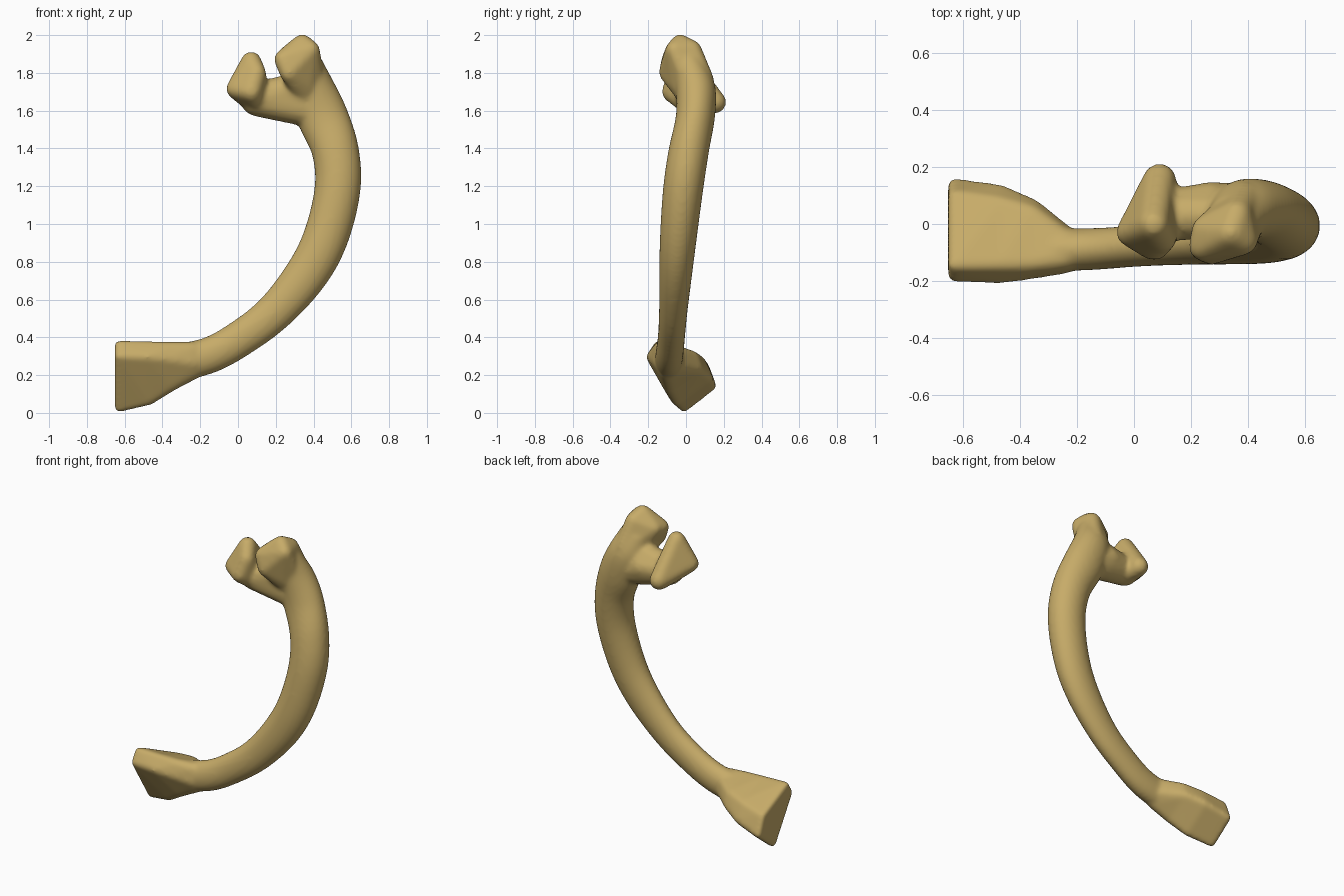
import bpy, bmesh, math
from mathutils import Vector

if "Cube" in bpy.data.objects:
    bpy.data.objects.remove(bpy.data.objects["Cube"])

bm = bmesh.new()

def hull(balls):
    """Convex skin around small balls (x, y, z, r)."""
    vs = []
    for x, y, z, r in balls:
        for i in range(12):
            for j in range(7):
                a, b = math.tau * i / 12, math.pi * (j + 0.5) / 7
                vs.append(bm.verts.new((x + r * math.sin(b) * math.cos(a),
                                        y + r * math.sin(b) * math.sin(a),
                                        z + r * math.cos(b))))
    out = bmesh.ops.convex_hull(bm, input=vs)
    junk = {v for v in out['geom_interior'] + out['geom_unused'] if isinstance(v, bmesh.types.BMVert)}
    bmesh.ops.delete(bm, geom=list(junk), context='VERTS')

# curved shaft: centre x, centre z, in-plane half width, centre y, half depth
shaft = [(-.33, .262, .10, -.092, .075), (-.15, .306, .097, -.088, .074), (.01, .393, .097, -.078, .072),
         (.19, .53, .102, -.068, .075), (.36, .73, .115, -.055, .087), (.465, .93, .12, -.04, .098),
         (.527, 1.185, .122, -.015, .107), (.515, 1.39, .125, .015, .108), (.447, 1.57, .135, .05, .104),
         (.385, 1.73, .12, .05, .105), (.345, 1.86, .095, .01, .09)]

def spline(i, t):
    p = [Vector(shaft[min(max(i + k, 0), len(shaft) - 1)]) for k in (-1, 0, 1, 2)]
    return 0.5 * (2 * p[1] + (p[2] - p[0]) * t + (2 * p[0] - 5 * p[1] + 4 * p[2] - p[3]) * t * t
                  + (3 * p[1] - p[0] - 3 * p[2] + p[3]) * t ** 3)

path = [spline(i, t / 5) for i in range(len(shaft) - 1) for t in range(5)] + [Vector(shaft[-1])]
rings = []
for k, s in enumerate(path):
    a, b = path[max(k - 1, 0)], path[min(k + 1, len(path) - 1)]
    d = Vector((b[0] - a[0], b[1] - a[1])).normalized()
    ring = []
    for i in range(32):
        c, n = math.cos(math.tau * i / 32), math.sin(math.tau * i / 32)
        ring.append(bm.verts.new((s[0] + d.y * s[2] * c, s[3] + s[4] * n, s[1] - d.x * s[2] * c)))
    rings.append(ring)
for p, q in zip(rings, rings[1:]):
    for i in range(32):
        bm.faces.new((p[i], p[(i + 1) % 32], q[(i + 1) % 32], q[i]))
bm.faces.new(rings[0][::-1])
bm.faces.new(rings[-1])

# flared lower end: five-cornered sections (y, z) hulled pairwise
flare = [(-.632, .02, [(-.145, .365), (-.185, .30), (-.01, .022), (.142, .14), (.10, .25)]),
         (-.47, .03, [(-.14, .35), (-.18, .295), (-.05, .07), (.11, .19), (.07, .275)]),
         (-.36, .04, [(-.135, .337), (-.155, .285), (-.085, .15), (.05, .235), (.03, .29)]),
         (-.24, .05, [(-.115, .328), (-.125, .27), (-.10, .225), (-.06, .255), (-.07, .31)])]
for (xa, ra, pa), (xb, rb, pb) in zip(flare, flare[1:]):
    hull([(xa, y, z, ra) for y, z in pa] + [(xb, y, z, rb) for y, z in pb])

# upper lobe, front and top
hull([(.34, -.03, 1.95, .055), (.27, -.095, 1.80, .05), (.24, -.08, 1.87, .05), (.25, -.02, 1.88, .05),
      (.385, -.06, 1.92, .05), (.36, .03, 1.92, .055), (.39, .09, 1.76, .06), (.41, .07, 1.62, .07),
      (.36, -.03, 1.74, .05)])
# side lobe
hull([(.07, 0, 1.86, .055), (-.015, -.03, 1.715, .05), (.07, -.075, 1.70, .055), (.09, .155, 1.645, .06),
      (.12, .03, 1.62, .055), (.10, -.05, 1.80, .05)])
# neck joining side lobe to shaft
hull([(.10, .03, 1.66, .09), (.27, .065, 1.66, .085), (.29, .05, 1.615, .085), (.40, .05, 1.60, .09),
      (.30, .03, 1.72, .08)])

bmesh.ops.recalc_face_normals(bm, faces=bm.faces)
mesh = bpy.data.meshes.new("curved_bone")
bm.to_mesh(mesh)
bm.free()
bone = bpy.data.objects.new("curved_bone", mesh)
bpy.context.collection.objects.link(bone)

mat = bpy.data.materials.new("bone_tan")
mat.diffuse_color = (0.57, 0.41, 0.14, 1)
mat.use_nodes = True
mat.node_tree.nodes["Principled BSDF"].inputs["Base Color"].default_value = mat.diffuse_color
mesh.materials.append(mat)

# fuse all parts into one smooth skin
rm = bone.modifiers.new("fuse", 'REMESH')
rm.mode = 'VOXEL'
rm.voxel_size = 0.011
rm.use_smooth_shade = True
sm = bone.modifiers.new("soften", 'SMOOTH')
sm.factor = 0.5
sm.iterations = 14
